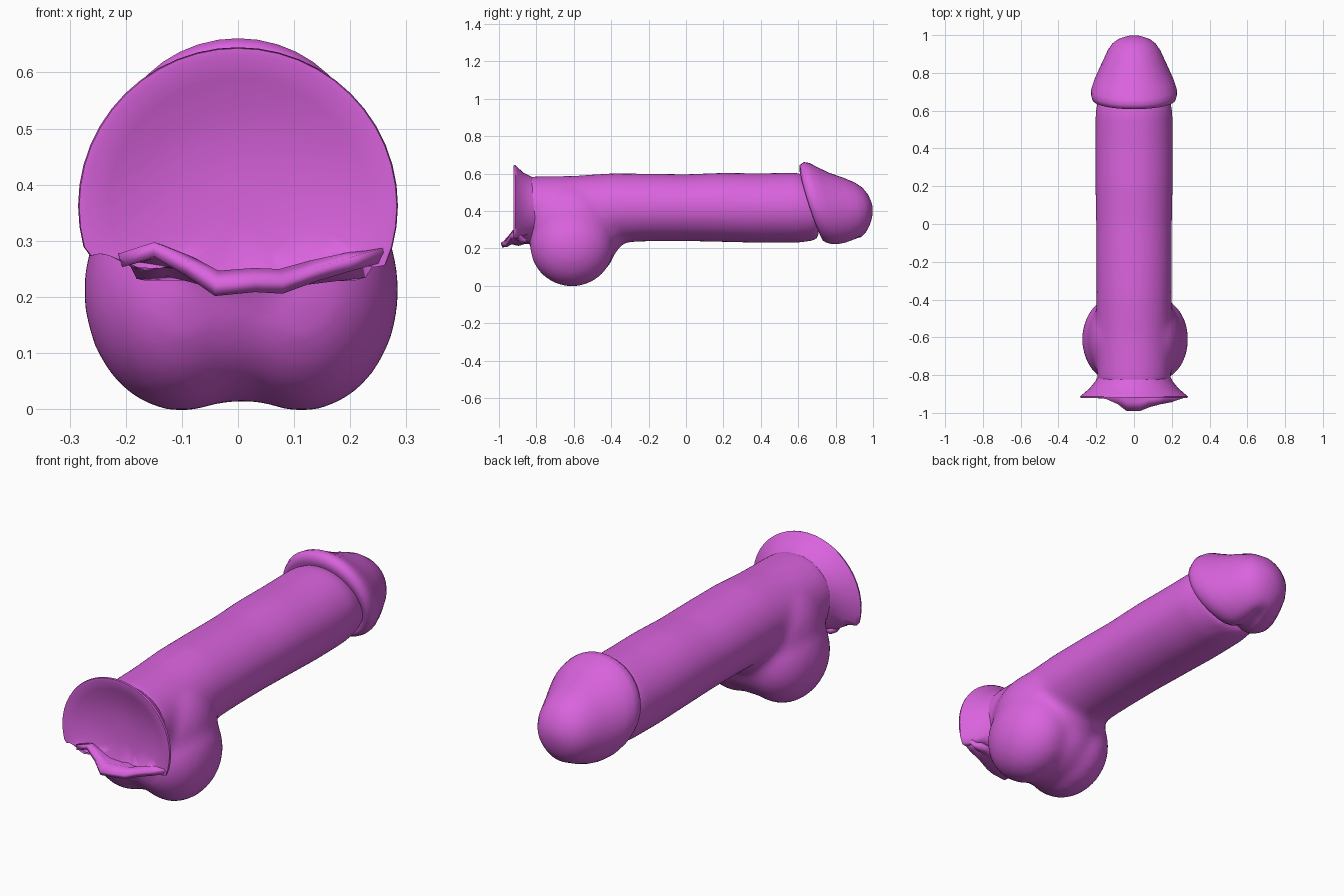
import bpy, bmesh, math

if "Cube" in bpy.data.objects:
    bpy.data.objects.remove(bpy.data.objects["Cube"])

mat = bpy.data.materials.new("orchid_pink")
mat.diffuse_color = (0.70, 0.125, 0.73, 1)
mat.use_nodes = True
mat.node_tree.nodes["Principled BSDF"].inputs["Base Color"].default_value = mat.diffuse_color


def finish(bm, name, angle=50):
    bmesh.ops.recalc_face_normals(bm, faces=bm.faces)
    me = bpy.data.meshes.new(name)
    bm.to_mesh(me)
    bm.free()
    ob = bpy.data.objects.new(name, me)
    bpy.context.collection.objects.link(ob)
    me.materials.append(mat)
    bpy.ops.object.select_all(action='DESELECT')
    ob.select_set(True)
    bpy.context.view_layer.objects.active = ob
    bpy.ops.object.shade_smooth_by_angle(angle=math.radians(angle))
    return ob


def loft(bm, rings, n=40, shape=None):
    """Skin rings given as (y_top, z_top, y_bottom, z_bottom, half_width)."""
    loops = []
    for i, (yt, zt, yb, zb, rx) in enumerate(rings):
        loop = []
        for k in range(n):
            a = 2 * math.pi * k / n
            s = (1 + math.sin(a)) / 2
            co = (rx * math.cos(a), yb + (yt - yb) * s, zb + (zt - zb) * s)
            loop.append(bm.verts.new(shape(i, a, co) if shape else co))
        loops.append(loop)
    for p, q in zip(loops, loops[1:]):
        for k in range(n):
            j = (k + 1) % n
            bm.faces.new((p[k], p[j], q[j], q[k]))
    bm.faces.new(loops[0])
    bm.faces.new(loops[-1])


def ellipsoid(bm, centre, radii):
    made = bmesh.ops.create_uvsphere(bm, u_segments=32, v_segments=20, radius=1)
    bmesh.ops.scale(bm, vec=radii, verts=made["verts"])
    bmesh.ops.translate(bm, vec=centre, verts=made["verts"])


# Shaft and rounded lower lobes, fused into one skin
bm = bmesh.new()
loft(bm, [(y, zt, y, zb, rx) for y, zt, zb, rx in (
    (-0.85, 0.585, 0.23, 0.195), (-0.6, 0.588, 0.22, 0.20),
    (-0.4, 0.602, 0.228, 0.20), (-0.2, 0.60, 0.237, 0.202),
    (0.0, 0.597, 0.238, 0.202), (0.2, 0.605, 0.233, 0.206),
    (0.4, 0.602, 0.228, 0.208), (0.6, 0.607, 0.228, 0.205),
    (0.71, 0.56, 0.245, 0.18))])
for side in (-1, 1):
    ellipsoid(bm, (side * 0.107 + 0.006, -0.61, 0.212), (0.175, 0.225, 0.217))
    # Shoulder that carries each lobe up into the shaft
    ellipsoid(bm, (side * 0.085 + 0.004, -0.61, 0.32), (0.165, 0.23, 0.22))
ellipsoid(bm, (0, -0.6, 0.24), (0.22, 0.232, 0.228))
ellipsoid(bm, (0, -0.5, 0.31), (0.19, 0.19, 0.17))
body = finish(bm, "shaft_body", 80)
remesh = body.modifiers.new("fuse", 'REMESH')
remesh.mode = 'VOXEL'
remesh.voxel_size = 0.016
remesh.use_smooth_shade = True
smooth = body.modifiers.new("blend", 'SMOOTH')
smooth.factor = 0.5
smooth.iterations = 20


# Rounded tip with slanted ridge and a shallow notch underneath
def notch(i, a, co):
    x, y, z = co
    if 1 <= i <= 7 and math.sin(a) < 0:
        z += 0.025 * math.exp(-(x / 0.035) ** 2)
    # the ridge line bows back along the flanks
    if i <= 5:
        y -= 0.012 * (1 - i / 6) * math.cos(a) ** 2
    return x, y, z


bm = bmesh.new()
loft(bm, [
    (0.63, 0.57, 0.74, 0.27, 0.18), (0.608, 0.61, 0.728, 0.245, 0.205),
    (0.608, 0.645, 0.735, 0.23, 0.222), (0.63, 0.661, 0.755, 0.219, 0.228),
    (0.66, 0.656, 0.78, 0.212, 0.226), (0.71, 0.63, 0.81, 0.211, 0.212),
    (0.77, 0.602, 0.855, 0.22, 0.188), (0.84, 0.578, 0.90, 0.236, 0.162),
    (0.90, 0.553, 0.937, 0.26, 0.14), (0.945, 0.523, 0.965, 0.29, 0.115),
    (0.975, 0.485, 0.983, 0.325, 0.084), (0.99, 0.45, 0.992, 0.355, 0.05),
    (0.998, 0.42, 0.998, 0.385, 0.02)], shape=notch)
finish(bm, "tip", 70)


# Flared hollow base, cut short along its lower edge
def cut_low(i, a, co):
    x, y, z = co
    floor = 0.265 - 0.03 * math.cos(min(abs(x) / 0.2, 1) * math.pi / 2)
    floor += 0.012 * math.sin(x * 45)
    return x, y, max(z, floor)


bm = bmesh.new()
loft(bm, [(y, zt, y, zb, rx) for y, zt, zb, rx in (
    (-0.78, 0.565, 0.23, 0.18), (-0.83, 0.584, 0.20, 0.203),
    (-0.87, 0.605, 0.14, 0.235), (-0.90, 0.633, 0.09, 0.27),
    (-0.912, 0.645, 0.08, 0.285), (-0.921, 0.643, 0.08, 0.283),
    (-0.921, 0.63, 0.10, 0.268), (-0.908, 0.59, 0.15, 0.23),
    (-0.89, 0.54, 0.21, 0.18), (-0.876, 0.47, 0.27, 0.11),
    (-0.872, 0.41, 0.33, 0.04))], n=48, shape=cut_low)
finish(bm, "flared_base", 60)

# Ragged lip curling out under the hollow
edge = [(-0.21, -0.92, 0.265), (-0.15, -0.925, 0.285), (-0.09, -0.95, 0.25),
        (-0.04, -0.985, 0.213), (0.03, -0.985, 0.22), (0.08, -0.965, 0.217),
        (0.14, -0.95, 0.24), (0.2, -0.94, 0.258), (0.26, -0.92, 0.275)]
bm = bmesh.new()
rows = [[bm.verts.new((x * (1 - 0.2 * t), y + (-0.85 - y) * t,
                       z + (0.245 - z) * t + 0.012 * math.sin(t * 6)))
         for x, y, z in edge] for t in (0, 0.33, 0.67, 1)]
for p, q in zip(rows, rows[1:]):
    for k in range(len(edge) - 1):
        bm.faces.new((p[k], p[k + 1], q[k + 1], q[k]))
lip = finish(bm, "ragged_lip", 50)
thick = lip.modifiers.new("thickness", 'SOLIDIFY')
thick.thickness = 0.025
thick.offset = 0
